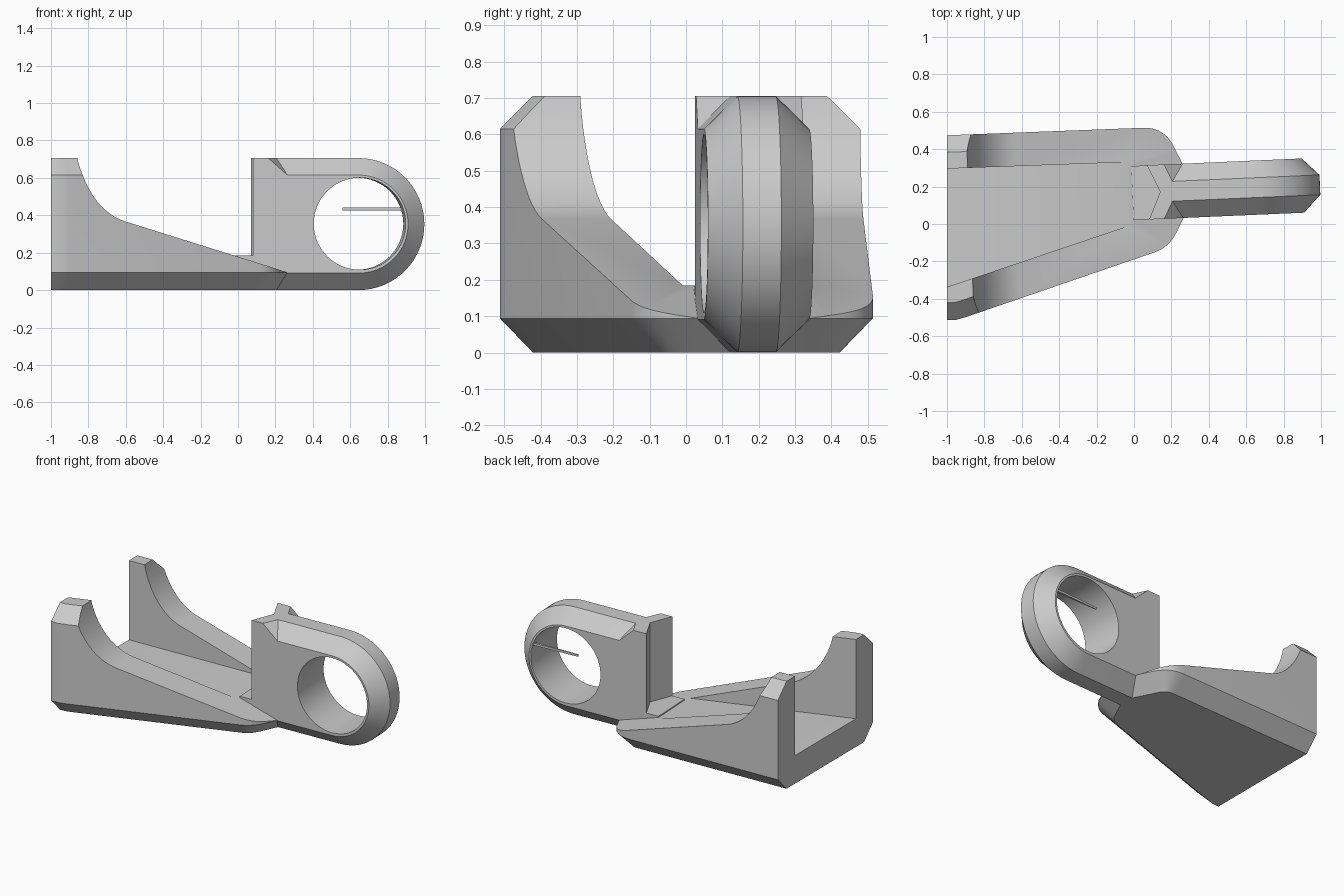
import bpy, bmesh, math
from mathutils import Matrix, Vector

if "Cube" in bpy.data.objects:
    bpy.data.objects.remove(bpy.data.objects["Cube"])

TILT = math.radians(2.5)
ARM = Matrix.Translation((0, 0.166, 0)) @ Matrix.Rotation(TILT, 4, 'Z')


def loft(name, rings, matrix=None):
    """Solid through equal-length closed rings, capped at both ends."""
    bm = bmesh.new()
    loops = [[bm.verts.new(p) for p in r] for r in rings]
    n = len(loops[0])
    for a, b in zip(loops, loops[1:]):
        for i in range(n):
            bm.faces.new((a[i], a[(i + 1) % n], b[(i + 1) % n], b[i]))
    bm.faces.new(loops[0][::-1])
    bm.faces.new(loops[-1])
    if matrix:
        bm.transform(matrix)
    bmesh.ops.recalc_face_normals(bm, faces=bm.faces)
    me = bpy.data.meshes.new(name)
    bm.to_mesh(me)
    bm.free()
    ob = bpy.data.objects.new(name, me)
    bpy.context.collection.objects.link(ob)
    return ob


def slab(name, pts, z0, z1, matrix=None):
    return loft(name, [[(x, y, z) for x, y in pts] for z in (z0, z1)], matrix)


def boolean(ob, other, op):
    """Apply a boolean and discard the second solid."""
    m = ob.modifiers.new(op, 'BOOLEAN')
    m.object, m.operation, m.solver = other, op, 'EXACT'
    bpy.context.view_layer.objects.active = ob
    bpy.ops.object.modifier_apply(modifier=m.name)
    bpy.data.objects.remove(other)


def inset(pts, d):
    """Mitred inward offset of a counter-clockwise outline."""
    out = []
    for i, p in enumerate(pts):
        p = Vector(p)
        e0 = (p - Vector(pts[i - 1])).normalized()
        e1 = (Vector(pts[(i + 1) % len(pts)]) - p).normalized()
        n0, n1 = Vector((-e0.y, e0.x)), Vector((-e1.y, e1.x))
        out.append(tuple(p + (n0 + n1) * d / (1 + n0.dot(n1))))
    return out


def bezier(p0, p1, p2, p3, n):
    pts = [Vector(p) for p in (p0, p1, p2, p3)]
    res = []
    for i in range(n + 1):
        t = i / n
        w = ((1 - t) ** 3, 3 * t * (1 - t) ** 2, 3 * t * t * (1 - t), t ** 3)
        res.append(tuple(sum((p * k for p, k in zip(pts, w)), Vector((0, 0)))))
    return res


# Plan outline of the forked base, chamfered top and bottom
outline = [(-1.3, -0.512), (-0.95, -0.512), (-0.9, -0.498)]
outline += bezier((0.12, -0.148), (0.18, -0.125), (0.21, -0.08), (0.235, -0.03), 8)
outline += [(0.31, 0.13), (0.31, 0.225)]
outline += bezier((0.225, 0.39), (0.19, 0.47), (0.14, 0.52), (0.04, 0.514), 8)
outline += [(-1.3, 0.463)]
inner = inset(outline, 0.091)


def prism(name):
    rings = [(inner, 0), (outline, 0.094), (outline, 0.615), (inner, 0.706)]
    ob = loft(name, [[(x, y, z) for x, y in pts] for pts, z in rings])
    boolean(ob, slab("end_cut", [(-2, -1), (-1, -1), (-1, 1), (-2, 1)], -1, 2), 'DIFFERENCE')
    return ob


# Base with curved, sloping fork walls and tapered channel
base = prism("forked_bracket")
profile = [(-0.858, 0.9)] + bezier((-0.858, 0.706), (-0.83, 0.56), (-0.74, 0.41), (-0.605, 0.368), 14)
profile += [(0.283, 0.094), (0.45, 0.043), (0.45, 0.9)]
swing = Matrix.Translation((0, -0.4, 0)) @ Matrix.Rotation(TILT, 4, 'Z')
boolean(base, loft("slope_cut", [[(x, y, z) for x, z in profile] for y in (-1, 2)], swing), 'DIFFERENCE')
channel = [(-1.3, -0.438), (0, 0), (0, 0.332), (-1.3, 0.285)]
boolean(base, slab("channel_cut", channel, 0.185, 1), 'DIFFERENCE')

# Notched arm root, sharing the base outline
root = prism("arm_root")
notch = [(0.075, -0.145), (0.34, -0.145), (0.34, 0.145), (0.075, 0.145), (0.14, 0)]
boolean(root, slab("root_limit", notch, -1, 2, ARM), 'INTERSECT')

# Floor pad in front of the root
pad = slab("floor_pad", [(-0.01, -0.144), (0.16, -0.144), (0.16, 0.144), (-0.01, 0.144)], 0.05, 0.185, ARM)

# Chamfered eye
def stadium(r, y):
    arc = [(0.642 + r * math.cos(a), y, 0.353 + r * math.sin(a))
           for a in (math.pi * (i / 32 - 0.5) for i in range(33))]
    return [(0.16, y, 0.353 - r)] + arc + [(0.16, y, 0.353 + r)]


eye = loft("eye", [stadium(r, y) for r, y in
                   ((0.262, -0.145), (0.353, -0.053), (0.353, 0.053), (0.262, 0.145))], ARM)
hole = [[(0.645 + 0.246 * math.cos(i * math.tau / 64), y, 0.355 + 0.246 * math.sin(i * math.tau / 64))
         for i in range(64)] for y in (-0.5, 0.5)]

for part in (root, pad, eye):
    boolean(base, part, 'UNION')
boolean(base, loft("eye_hole", hole, ARM), 'DIFFERENCE')

# Thin spike inside the eye
spike = slab("eye_spike", [(0.565, 0.128), (0.885, 0.122), (0.885, 0.138), (0.565, 0.132)], 0.427, 0.442, ARM)

# Smooth curved surfaces, crisp chamfers
bpy.ops.object.select_all(action='DESELECT')
base.select_set(True)
bpy.context.view_layer.objects.active = base
bpy.ops.object.shade_smooth_by_angle(angle=math.radians(20))
